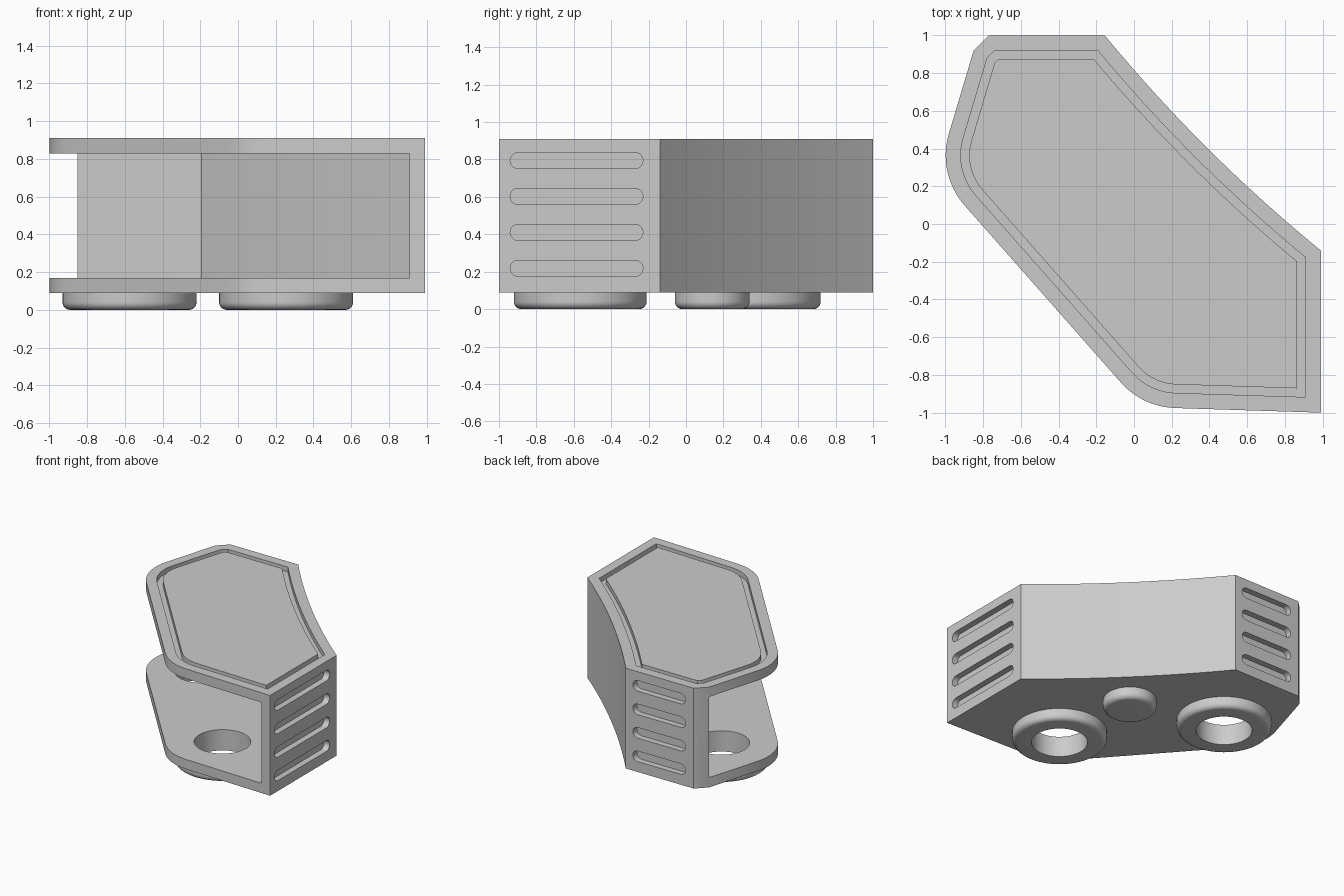
import bpy, bmesh
from math import sin, cos, pi, radians
from mathutils import Vector, Matrix

old = bpy.data.objects.get("Cube")
if old:
    bpy.data.objects.remove(old, do_unlink=True)

GREY = (0.6, 0.6, 0.6, 1)
mat = bpy.data.materials.new("plain grey")
mat.use_nodes = True
mat.diffuse_color = GREY
mat.node_tree.nodes["Principled BSDF"].inputs["Base Color"].default_value = GREY

BOTTOM, TOP, WALL = 0.09, 0.91, 0.08


def make_object(name, bm):
    bm.normal_update()
    bmesh.ops.recalc_face_normals(bm, faces=bm.faces)
    mesh = bpy.data.meshes.new(name)
    bm.to_mesh(mesh)
    bm.free()
    mesh.materials.append(mat)
    obj = bpy.data.objects.new(name, mesh)
    bpy.context.collection.objects.link(obj)
    return obj


def activate(obj):
    bpy.ops.object.select_all(action='DESELECT')
    obj.select_set(True)
    bpy.context.view_layer.objects.active = obj


def bridge(bm, lower, upper):
    """Quads between two closed loops of vertices."""
    for i in range(len(lower)):
        j = (i + 1) % len(lower)
        bm.faces.new((lower[i], lower[j], upper[j], upper[i]))


def prism(name, points, z0, z1, matrix=Matrix()):
    bm = bmesh.new()
    lower, upper = [[bm.verts.new(matrix @ Vector((p[0], p[1], z))) for p in points]
                    for z in (z0, z1)]
    bm.faces.new(lower[::-1])
    bm.faces.new(upper)
    bridge(bm, lower, upper)
    return make_object(name, bm)


def cut(target, cutter):
    cutter.hide_render = True
    mod = target.modifiers.new("cut", 'BOOLEAN')
    mod.operation, mod.solver, mod.object = 'DIFFERENCE', 'EXACT', cutter
    activate(target)
    bpy.ops.object.modifier_apply(modifier=mod.name)
    bpy.data.objects.remove(cutter, do_unlink=True)


def fillet(before, corner, after, radius, steps=12):
    """Arc points that round a polygon corner."""
    corner = Vector(corner)
    a = (Vector(before) - corner).normalized()
    b = (Vector(after) - corner).normalized()
    half = a.angle(b) / 2
    middle = (a + b).normalized()
    centre = corner + middle * radius / sin(half)
    across = (a - b).normalized()
    pts = []
    for i in range(steps + 1):
        turn = (pi / 2 - half) * (1 - 2 * i / steps)
        pts.append(centre + radius * (across * sin(turn) - middle * cos(turn)))
    return pts


def bowed(start, end, sag, steps=24):
    """Shallow curve between two points, bulging to the right of travel."""
    s, e = Vector(start), Vector(end)
    side = Vector(((e - s).y, -(e - s).x)).normalized()
    pts = []
    for i in range(steps + 1):
        t = i / steps
        pts.append(s.lerp(e, t) + side * sag * 4 * t * (1 - t))
    return pts


def inset(points, amount):
    """Mitred inward offset of a clockwise outline."""
    result = []
    for i, p in enumerate(points):
        d0 = (p - points[i - 1]).normalized()
        d1 = (points[(i + 1) % len(points)] - p).normalized()
        n0, n1 = Vector((d0.y, -d0.x)), Vector((d1.y, -d1.x))
        result.append(p + (n0 + n1) * amount / (1 + n0.dot(n1)))
    return result


def stadium(start, end, middle, radius, steps=10):
    pts = []
    for x, turn in ((end - radius, -pi / 2), (start + radius, pi / 2)):
        for i in range(steps + 1):
            a = turn + pi * i / steps
            pts.append((x + radius * cos(a), middle + radius * sin(a)))
    return pts


# Plan outline, clockwise from the chamfered back corner
chamfer_a, chamfer_b = Vector((-0.85, 0.92)), Vector((-0.77, 1))
back_curve = bowed((-0.155, 1), (0.99, -0.14), 0.04)
front_corner = Vector((0.99, -1))
nose, side = (0.045, -0.97), (-1.045, 0.265)
outline = ([chamfer_a, chamfer_b] + back_curve + [front_corner]
           + fillet(front_corner, nose, side, 0.4)
           + fillet(nose, side, chamfer_a, 0.4))

# Housing: solid block with blind vent slots in the side and back walls
housing = prism("housing", outline, BOTTOM, TOP)
along_y = Matrix(((0, 0, 1, 0), (1, 0, 0, 0), (0, 1, 0, 0), (0, 0, 0, 1)))
along_x = Matrix(((1, 0, 0, 0), (0, 0, 1, 0), (0, 1, 0, 0), (0, 0, 0, 1)))
for row in range(4):
    z = 0.218 + 0.192 * row
    cut(housing, prism("side_slot_cutter", stadium(-0.94, -0.23, z, 0.043), 0.94, 1.1, along_y))
    cut(housing, prism("back_slot_cutter", stadium(-0.695, -0.22, z, 0.043), 0.95, 1.1, along_x))

# Open cavity between the two plates
inner_curve = inset(outline, WALL)[2:2 + len(back_curve)]
cavity = [(-1.5, inner_curve[0].y)] + inner_curve + [(inner_curve[-1].x, -1.5), (-1.5, -1.5)]
cut(housing, prism("cavity_cutter", cavity, BOTTOM + WALL, TOP - WALL))

# Groove that frames the top panel
bm = bmesh.new()
loops = [[bm.verts.new((p.x, p.y, z)) for p in inset(outline, d)]
         for d, z in ((WALL, 1), (0.125, 1), (0.125, TOP - 0.04), (WALL, TOP - 0.04))]
for k in range(4):
    bridge(bm, loops[k - 1], loops[k])
cut(housing, make_object("groove_cutter", bm))


# Foot rings with through holes, and one solid foot
def lathe(name, x, y, radius, hole, bevel=0.04):
    profile = [(hole, BOTTOM)] if hole else []
    profile.append((hole, 0))
    for i in range(9):
        a = radians(90) * i / 8
        profile.append((radius - bevel + bevel * sin(a), bevel - bevel * cos(a)))
    profile.append((radius, BOTTOM))
    bm = bmesh.new()
    verts = [bm.verts.new((r, 0, z)) for r, z in profile]
    edges = [bm.edges.new(pair) for pair in zip(verts, verts[1:])]
    bmesh.ops.spin(bm, geom=verts + edges, axis=(0, 0, 1), cent=(0, 0, 0),
                   angle=2 * pi, steps=64, use_duplicate=False)
    bmesh.ops.remove_doubles(bm, verts=bm.verts, dist=0.0005)
    bmesh.ops.translate(bm, verts=bm.verts, vec=(x, y, 0))
    return make_object(name, bm)


parts = [housing]
HOLE = 0.21
for name, x, y in (("front_foot_ring", 0.255, -0.565), ("rear_foot_ring", -0.575, 0.365)):
    circle = [(x + HOLE * cos(2 * pi * i / 64), y + HOLE * sin(2 * pi * i / 64))
              for i in range(64)]
    cut(housing, prism("hole_cutter", circle, 0, 0.3))
    parts.append(lathe(name, x, y, 0.355, HOLE))
parts.append(lathe("small_foot", 0.158, 0.14, 0.2, 0))

for obj in parts:
    activate(obj)
    bpy.ops.object.shade_smooth_by_angle(angle=radians(30))
